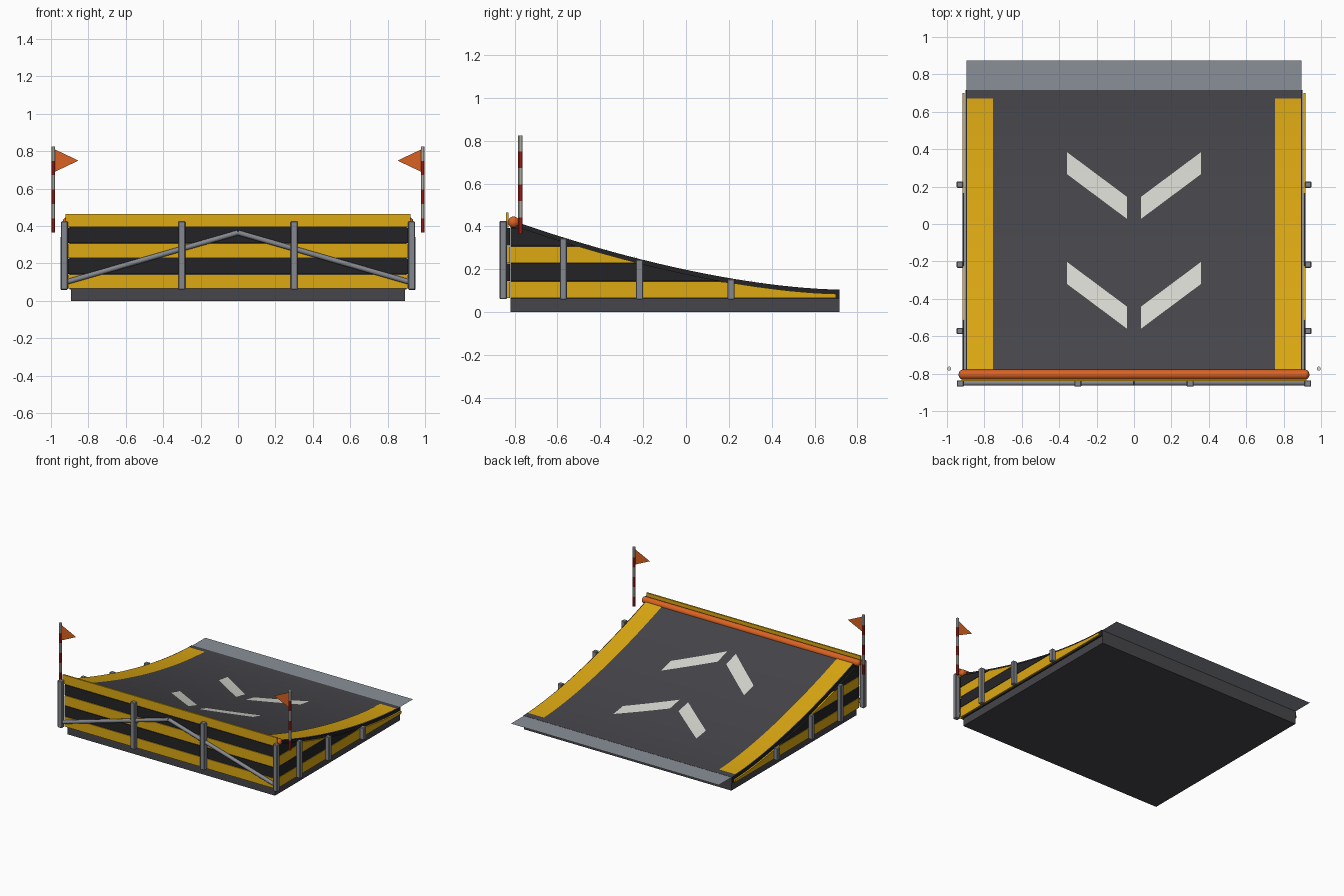
import bpy, bmesh, math
from mathutils import Vector

cube = bpy.data.objects.get("Cube")
if cube:
    bpy.data.objects.remove(cube)


def material(name, *rgb):
    lin = [((c / 255 + 0.055) / 1.055) ** 2.4 if c > 10 else c / 3295 for c in rgb]
    m = bpy.data.materials.new(name)
    m.use_nodes = True
    m.diffuse_color = (*lin, 1)
    bsdf = m.node_tree.nodes["Principled BSDF"]
    bsdf.inputs["Base Color"].default_value = (*lin, 1)
    bsdf.inputs["Roughness"].default_value = 0.7
    return m


DECK = material("deck grey", 70, 69, 74)
BLACK = material("stripe black", 36, 36, 38)
YELLOW = material("safety yellow", 220, 168, 18)
STEEL = material("steel grey", 132, 135, 142)
FLAP = material("flap grey", 138, 144, 152)
ORANGE = material("padding orange", 218, 98, 34)
RED = material("pole red", 190, 42, 34)
WHITE = material("marking white", 216, 216, 209)

FRONT, BACK, HALF = -0.82, 0.717, 0.893


def ramp_z(y):
    t = min(max((BACK - y) / (BACK - FRONT), 0), 1)
    return 0.105 + 0.325 * t ** 1.65


def ramp_y(z):
    t = max((z - 0.105) / 0.325, 0) ** (1 / 1.65)
    return BACK - (BACK - FRONT) * t


def make(name, verts, faces, mat, smooth=False):
    me = bpy.data.meshes.new(name)
    me.from_pydata(verts, [], faces)
    bm = bmesh.new()
    bm.from_mesh(me)
    bmesh.ops.recalc_face_normals(bm, faces=bm.faces)
    bm.to_mesh(me)
    bm.free()
    ob = bpy.data.objects.new(name, me)
    bpy.context.collection.objects.link(ob)
    me.materials.append(mat)
    if smooth:
        soften(ob)
    return ob


def soften(ob):
    bpy.ops.object.select_all(action="DESELECT")
    ob.select_set(True)
    bpy.context.view_layer.objects.active = ob
    bpy.ops.object.shade_smooth_by_angle(angle=math.radians(35))


def box(name, x, y, z, mat, bevel=0):
    """Box from three (low, high) ranges."""
    verts = [(a, b, c) for a in x for b in y for c in z]
    faces = [(0, 1, 3, 2), (4, 5, 7, 6), (0, 1, 5, 4), (2, 3, 7, 6), (0, 2, 6, 4), (1, 3, 7, 5)]
    ob = make(name, verts, faces, mat)
    if bevel:
        mod = ob.modifiers.new("bevel", "BEVEL")
        mod.width, mod.segments = bevel, 1
    return ob


def under_curve(name, x0, x1, y0, y1, z0, top, mat, smooth=False, steps=28):
    """Solid between height z0 and the function top, from x0 to x1."""
    ys = [y0 + (y1 - y0) * i / steps for i in range(steps + 1)]
    verts = [(x, y, z) for y in ys for x, z in
             ((x0, z0), (x1, z0), (x1, max(top(y), z0)), (x0, max(top(y), z0)))]
    faces = [(4 * i + k, 4 * i + (k + 1) % 4, 4 * i + 4 + (k + 1) % 4, 4 * i + 4 + k)
             for i in range(steps) for k in range(4)]
    faces += [(0, 1, 2, 3), tuple(4 * steps + k for k in range(4))]
    return make(name, verts, faces, mat, smooth)


def deck_patch(name, x0, x1, near, far, mat, nx=8, ny=24):
    """Painted patch lying on the ramp; near and far give y at each x."""
    verts = []
    for i in range(nx + 1):
        x = x0 + (x1 - x0) * i / nx
        for j in range(ny + 1):
            y = near(x) + (far(x) - near(x)) * j / ny
            verts.append((x, y, ramp_z(y) + 0.004))
    n = ny + 1
    faces = [(i * n + j, (i + 1) * n + j, (i + 1) * n + j + 1, i * n + j + 1)
             for i in range(nx) for j in range(ny)]
    ob = make(name, verts, faces, mat, True)
    if ob.data.polygons[0].normal.z < 0:
        ob.data.flip_normals()
    return ob


def rod(name, a, b, r, mat, sides=12):
    a, b = Vector(a), Vector(b)
    bpy.ops.mesh.primitive_cylinder_add(vertices=sides, radius=r, depth=(b - a).length,
                                        location=(a + b) / 2)
    ob = bpy.context.object
    ob.name = name
    ob.rotation_euler = (b - a).to_track_quat("Z", "Y").to_euler()
    ob.data.materials.append(mat)
    soften(ob)
    return ob


# Ramp body and landing flap
under_curve("ramp_body", -HALF, HALF, FRONT, BACK, 0, ramp_z, DECK, True)
make("rear_flap", [(-0.895, 0.71, 0.104), (0.895, 0.71, 0.104),
                   (0.895, 0.875, 0.104), (-0.895, 0.875, 0.104)], [(0, 1, 2, 3)], FLAP)

# Stripe heights shared by the front and the sides
stripes = [(0.065, 0.142, YELLOW), (0.145, 0.227, BLACK),
           (0.23, 0.307, YELLOW), (0.31, 0.392, BLACK)]

# Front boards
for n, (z0, z1, mat) in enumerate(stripes):
    box(f"front_board_{n + 1}", (-0.905, 0.905), (-0.84, -0.822), (z0, z1), mat)
box("front_top_board", (-0.922, 0.922), (-0.84, -0.828), (0.395, 0.465), YELLOW)

# Front posts and brace
for n, x in enumerate((-0.928, -0.3, 0.3, 0.928)):
    box(f"front_post_{n + 1}", (x - 0.019, x + 0.019), (-0.87, -0.836), (0.06, 0.425), STEEL, 0.004)
for side, s in (("left", 1), ("right", -1)):
    rod(f"{side}_front_brace", (s * 0.92, -0.85, 0.1), (0, -0.85, 0.365), 0.014, STEEL)

# Padded lip roll with rounded ends
rod("lip_roll", (-0.92, -0.805, 0.42), (0.92, -0.805, 0.42), 0.026, ORANGE, 20)

for side, s in (("left", 1), ("right", -1)):
    bpy.ops.mesh.primitive_uv_sphere_add(segments=20, ring_count=10, radius=0.026,
                                         location=(s * 0.917, -0.805, 0.42))
    cap = bpy.context.object
    cap.name = f"{side}_lip_cap"
    cap.scale.x = 0.8
    cap.data.materials.append(ORANGE)
    soften(cap)

    # Side skin and striped side boards trimmed below the deck
    under_curve(f"{side}_side_skin", s * HALF, s * 0.9, FRONT, BACK, 0.06, ramp_z, BLACK)
    for n, (z0, z1, mat) in enumerate(stripes):
        end = min(ramp_y(z0 + 0.02), 0.7)
        under_curve(f"{side}_side_board_{n + 1}", s * 0.905, s * 0.917, FRONT, end, z0,
                    lambda y, z1=z1: min(z1, ramp_z(y) - 0.02), mat)

    # Side posts
    for n, y in enumerate((0.21, -0.217, -0.572)):
        box(f"{side}_side_post_{n + 1}", sorted((s * 0.913, s * 0.948)), (y - 0.017, y + 0.017),
            (0.058, ramp_z(y) - 0.003), STEEL, 0.004)

    # Painted edge band and chevron halves
    deck_patch(f"{side}_edge_band", s * 0.755, s * 0.892, lambda x: -0.79, lambda x: 0.67, YELLOW, 1)
    for n, y0 in enumerate((-0.56, 0.027)):
        def near(x, y0=y0):
            return y0 + (abs(x) - 0.037) * 0.745
        deck_patch(f"{side}_chevron_{n + 1}", s * 0.037, s * 0.357, near,
                   lambda x, f=near: f(x) + 0.118, WHITE, 8, 4)

    # Banded marker pole and pennant
    x, y, band = s * 0.988, -0.773, 0.46 / 6
    for n in range(6):
        z = 0.365 + n * band
        rod(f"{side}_pole_band_{n + 1}", (x, y, z), (x, y, z + band), 0.011,
            WHITE if n % 2 else RED, 10)
    make(f"{side}_pennant", [(s * 0.98, y, 0.69), (s * 0.98, y, 0.81), (s * 0.853, y, 0.75)],
         [(0, 1, 2)], ORANGE)
